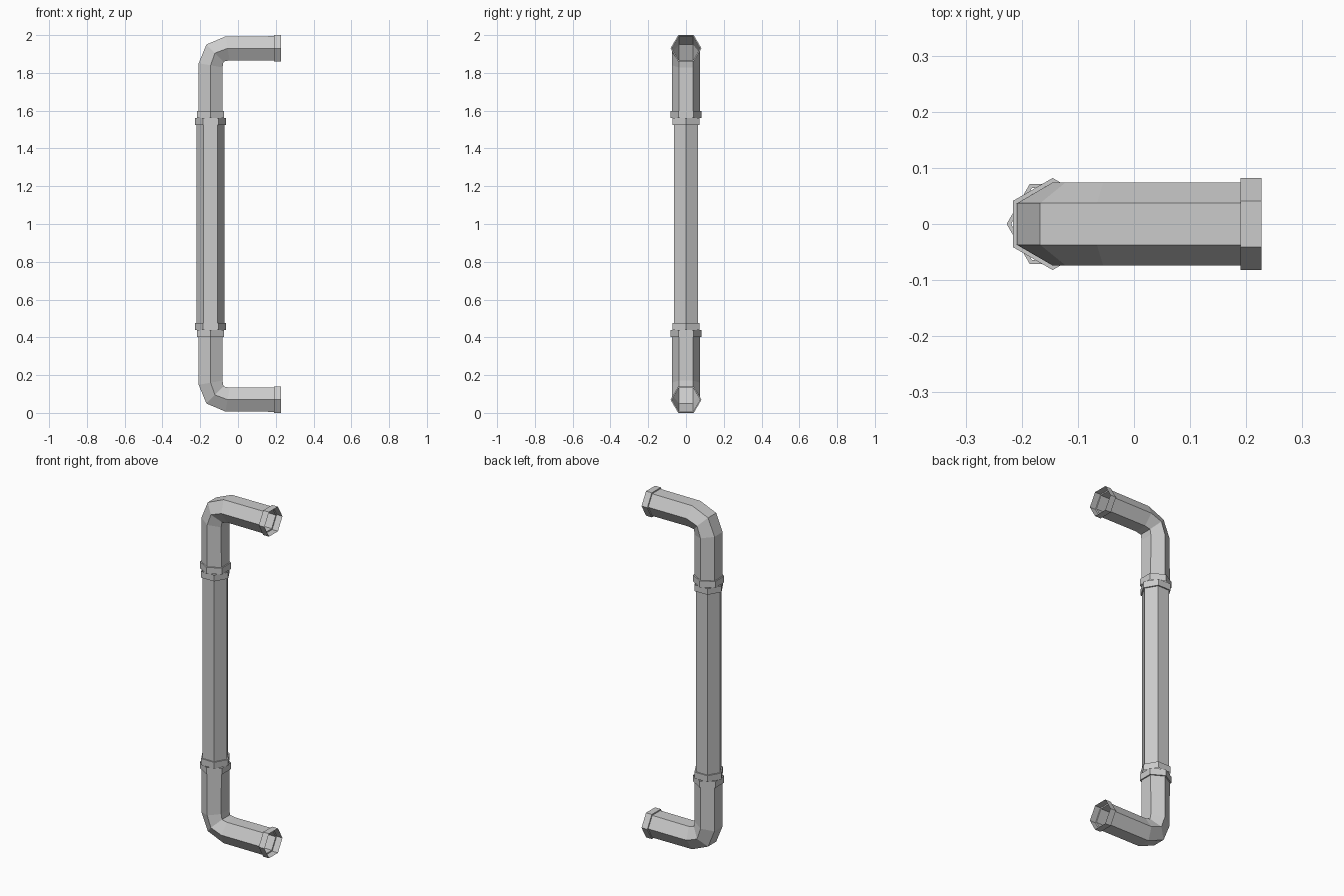
import bpy, bmesh
from math import sin, cos, radians

cube = bpy.data.objects.get("Cube")
if cube:
    bpy.data.objects.remove(cube, do_unlink=True)

metal = bpy.data.materials.new("grey_metal")
metal.use_nodes = True
metal.diffuse_color = (0.6, 0.6, 0.6, 1)
metal.node_tree.nodes["Principled BSDF"].inputs["Base Color"].default_value = (0.6, 0.6, 0.6, 1)

SIDES = 6
PIPE, FLANGE = 0.074, 0.082   # corner radii
LIP = 0.037                   # flange length
AXIS = -0.145                 # x of the upright
MID = 1.0                     # height of the mirror plane
JOINT = 0.56                  # joint distance from the mirror plane
ARM = 0.93                    # arm distance from the mirror plane
END = 0.227                   # open end of the arms


def hollow_pipe(name, stations, phase):
    """Open six-sided shell through (x, z, radius, ring tilt) stations."""
    bm = bmesh.new()
    rings = []
    for x, z, r, tilt in stations:
        t = radians(tilt)
        ring = []
        for k in range(SIDES):
            a = radians(phase + k * 360 / SIDES)
            d = r * cos(a)
            ring.append(bm.verts.new((x - d * sin(t), r * sin(a), z + d * cos(t))))
        rings.append(ring)
    for lo, hi in zip(rings, rings[1:]):
        for k in range(SIDES):
            n = (k + 1) % SIDES
            bm.faces.new((lo[k], lo[n], hi[n], hi[k]))
    bmesh.ops.recalc_face_normals(bm, faces=bm.faces)
    mesh = bpy.data.meshes.new(name)
    bm.to_mesh(mesh)
    bm.free()
    mesh.materials.append(metal)
    obj = bpy.data.objects.new(name, mesh)
    bpy.context.collection.objects.link(obj)
    return obj


# Elbow path: flanged open end, arm, two-step bend, upright, flanged joint
elbow = [
    (END, ARM, FLANGE, 0),
    (END - LIP, ARM, FLANGE, 0),
    (END - LIP, ARM, PIPE, 0),
    (-0.055, ARM, PIPE, 10),
    (-0.122, 0.905, PIPE, 45),
    (AXIS, 0.84, PIPE, 80),
    (AXIS, JOINT + LIP, PIPE, 90),
    (AXIS, JOINT + LIP, FLANGE, 90),
    (AXIS, JOINT, FLANGE, 90),
]
for name, s in (("upper_elbow_pipe", 1), ("lower_elbow_pipe", -1)):
    hollow_pipe(name, [(x, MID + s * z, r, s * t) for x, z, r, t in elbow], 30)

# Straight middle pipe, turned so its corners point sideways
half = [(JOINT, FLANGE), (JOINT - LIP, FLANGE), (JOINT - LIP, PIPE)]
straight = [(AXIS, MID + z, r, 90) for z, r in half]
straight += [(AXIS, MID - z, r, 90) for z, r in reversed(half)]
hollow_pipe("straight_pipe", straight, 0)
